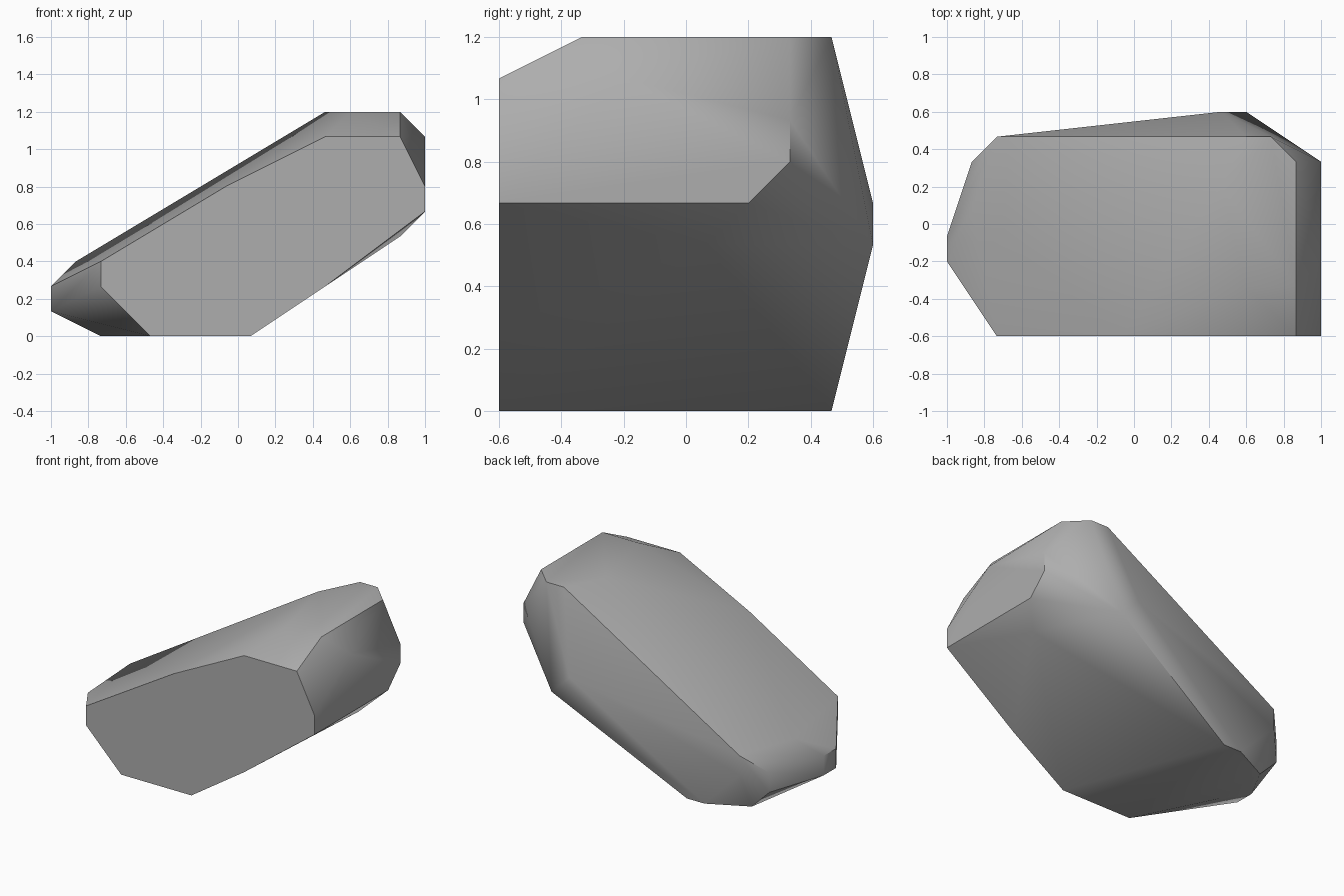
import bpy
import bmesh
import math

# Remove the default cube only
default_cube = bpy.data.objects.get("Cube")
if default_cube:
    bpy.data.objects.remove(default_cube, do_unlink=True)

# Spacing of the grid on which the corners of the boulder sit
STEP = 2 / 15
HALF_LENGTH = 1.0
HALF_DEPTH = 0.6


def make_material(name, colour):
    material = bpy.data.materials.new(name)
    material.use_nodes = True
    material.diffuse_color = colour
    shader = material.node_tree.nodes["Principled BSDF"]
    shader.inputs["Base Color"].default_value = colour
    shader.inputs["Roughness"].default_value = 0.9
    return material


def grid_point(i, j, k):
    return (i * STEP - HALF_LENGTH, j * STEP - HALF_DEPTH, k * STEP)


# Flat front face, as an outline in x and z
front_outline = [(2, 3), (7, 6), (11, 8), (14, 8), (15, 6),
                 (15, 5), (11, 2), (8, 0), (4, 0), (2, 2)]
# Flat top and base, as outlines in x and y
top_outline = [(14, 2), (14, 7), (13, 8), (12, 8), (11, 6), (12, 2)]
base_outline = [(5, 8), (4, 8), (2, 7), (2, 4)]
# Blunt low end, chipped high end and back bulge
low_end = [(0, 3, 1), (0, 4, 1), (0, 3, 2), (0, 4, 2), (1, 7, 1),
           (1, 7, 2), (2, 8, 2), (2, 8, 3), (1, 5, 3)]
high_end = [(15, 6, 5), (15, 7, 6), (15, 7, 7), (15, 3, 8), (14, 5, 4)]
back_bulge = [(12, 9, 4), (11, 9, 5)]

corners = [(i, 0, k) for i, k in front_outline]
corners += [(i, j, 9) for i, j in top_outline]
corners += [(i, j, 0) for i, j in base_outline]
corners += low_end + high_end + back_bulge

# Wrap the corners in a convex shell
bm = bmesh.new()
for corner in corners:
    bm.verts.new(grid_point(*corner))
bmesh.ops.convex_hull(bm, input=bm.verts[:])
loose = [v for v in bm.verts if not v.link_faces]
bmesh.ops.delete(bm, geom=loose, context="VERTS")
bmesh.ops.dissolve_limit(bm, angle_limit=math.radians(0.5),
                         verts=bm.verts[:], edges=bm.edges[:])
bmesh.ops.recalc_face_normals(bm, faces=bm.faces[:])

mesh = bpy.data.meshes.new("boulder")
bm.to_mesh(mesh)
bm.free()
mesh.materials.append(make_material("stone grey", (0.42, 0.42, 0.42, 1.0)))

boulder = bpy.data.objects.new("boulder", mesh)
bpy.context.collection.objects.link(boulder)

# Soft shading on shallow bends, crisp edges on the chips
bpy.ops.object.select_all(action="DESELECT")
boulder.select_set(True)
bpy.context.view_layer.objects.active = boulder
bpy.ops.object.shade_smooth_by_angle(angle=math.radians(40))
